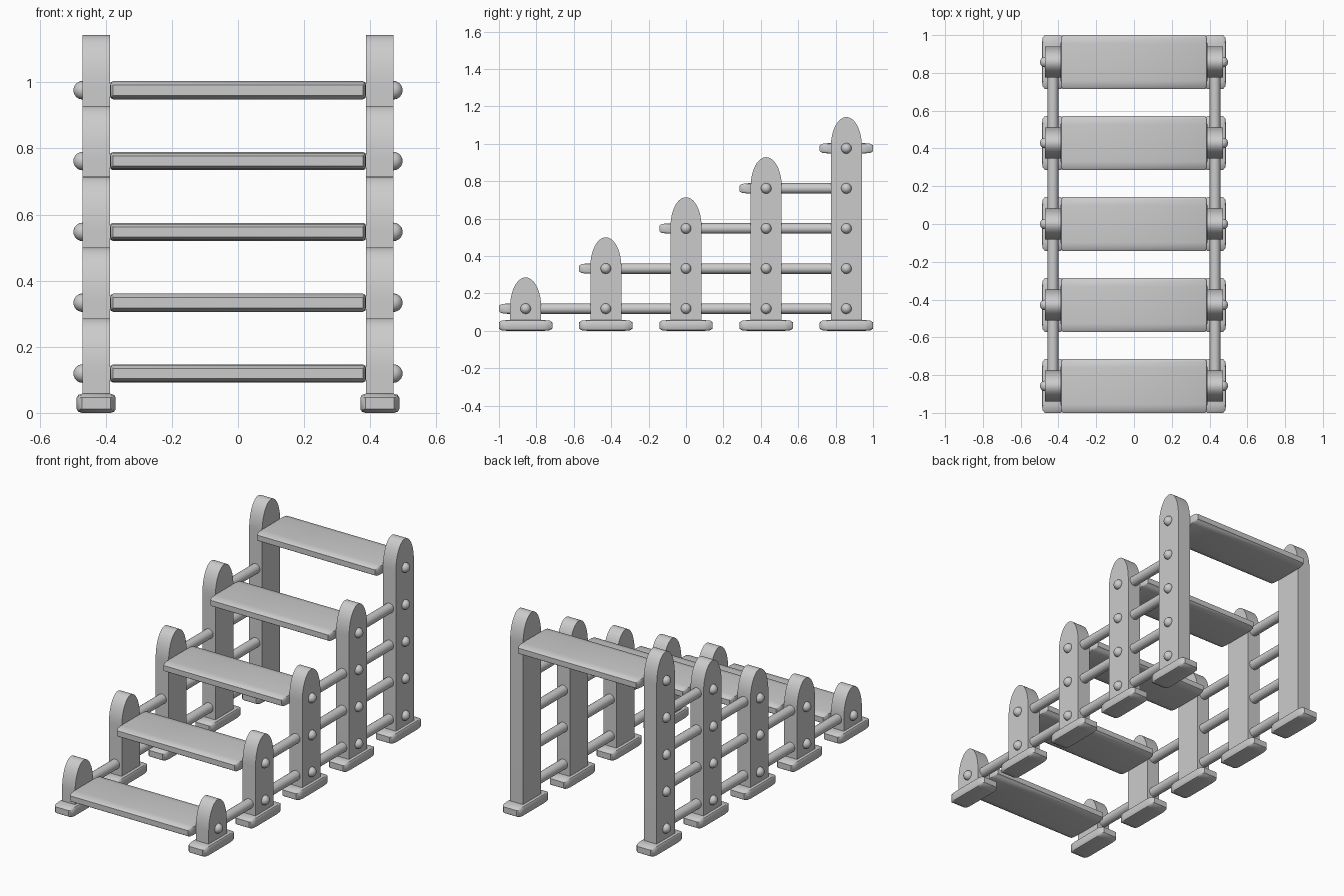
import bpy, bmesh, math
from mathutils import Matrix, Vector

if "Cube" in bpy.data.objects:
    bpy.data.objects.remove(bpy.data.objects["Cube"])

N = 5
PITCH, RISE = 0.4287, 0.2143      # run and rise of each step
POST_X, POST_T, POST_W = 0.429, 0.083, 0.083   # centre, thickness, half depth
Z0 = 0.119                        # height of the lowest rod / board


def finish(bm, name, angle=35):
    bmesh.ops.recalc_face_normals(bm, faces=bm.faces)
    me = bpy.data.meshes.new(name)
    bm.to_mesh(me)
    bm.free()
    me.shade_smooth()
    me.set_sharp_from_angle(angle=math.radians(angle))
    ob = bpy.data.objects.new(name, me)
    bpy.context.collection.objects.link(ob)
    return ob


def soft_box(name, centre, size, bevel):
    """Box whose rounded edges have a separate width along each axis."""
    bm = bmesh.new()
    bmesh.ops.create_cube(bm, size=1)
    w = 0.16
    bmesh.ops.bevel(bm, geom=bm.edges[:], offset=w, segments=2,
                    profile=0.5, affect='EDGES')
    for v in bm.verts:
        for a in range(3):
            c = v.co[a]
            off = (0.5 - abs(c)) / w * bevel[a]
            v.co[a] = centre[a] + math.copysign(size[a] / 2 - off, c)
    return finish(bm, name)


def post(name, x, y, top):
    """Upright with an elliptical arched top, extruded across x."""
    spring, seg = top - 0.158, 24
    pts = [(-POST_W, 0.03), (POST_W, 0.03)]
    for k in range(seg + 1):
        a = math.pi * k / seg
        pts.append((POST_W * math.cos(a), spring + 0.158 * math.sin(a)))
    bm = bmesh.new()
    f = bm.faces.new([bm.verts.new((x - POST_T / 2, y + p, z)) for p, z in pts])
    r = bmesh.ops.extrude_face_region(bm, geom=[f])
    bmesh.ops.translate(bm, vec=(POST_T, 0, 0),
                        verts=[e for e in r["geom"] if isinstance(e, bmesh.types.BMVert)])
    return finish(bm, name)


def rod(name, x, y0, y1, z):
    bm = bmesh.new()
    m = Matrix.Translation((x, (y0 + y1) / 2, z)) @ Matrix.Rotation(math.pi / 2, 4, 'X')
    bmesh.ops.create_cone(bm, cap_ends=True, segments=24, radius1=0.028,
                          radius2=0.028, depth=y1 - y0, matrix=m)
    return finish(bm, name)


def bolt(name, x, y, z):
    bm = bmesh.new()
    m = Matrix.Translation((x, y, z)) @ Matrix.Rotation(math.pi / 2, 4, 'Y')
    bmesh.ops.create_uvsphere(bm, u_segments=20, v_segments=12, radius=0.028, matrix=m)
    return finish(bm, name)


for i in range(N):
    y = (i - (N - 1) / 2) * PITCH
    z = Z0 + i * RISE
    # step board between the two posts
    soft_box(f"step_board_{i}", (0, y, z), (0.776, 0.285, 0.055), (0.01, 0.045, 0.012))
    for side, s in (("left", -1), ("right", 1)):
        x = s * POST_X
        # foot and post
        soft_box(f"{side}_foot_{i}", (x, y, 0.029), (0.118, 0.285, 0.058),
                 (0.016, 0.045, 0.012))
        post(f"{side}_post_{i}", x, y, 0.286 + i * RISE)
        # side rail running back to the tallest post
        if i < N - 1:
            rod(f"{side}_rail_{i}", x, y, (N - 1) / 2 * PITCH, z)
        # domed bolts on the outer face, one per level
        for k in range(i + 1):
            bolt(f"{side}_bolt_{i}_{k}", s * 0.470, y, Z0 + k * RISE)
